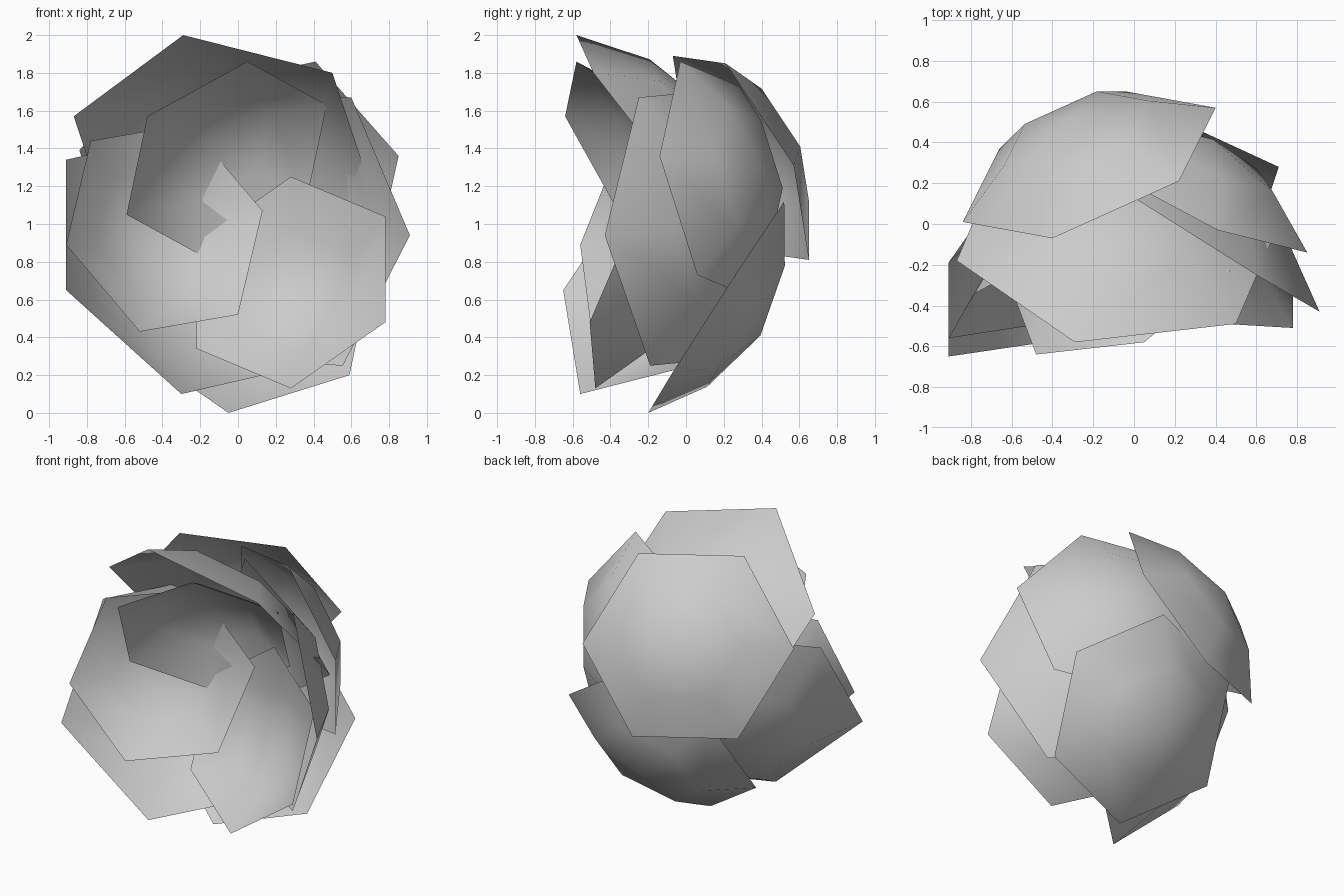
import bpy, bmesh
from mathutils import Vector

if "Cube" in bpy.data.objects:
    bpy.data.objects.remove(bpy.data.objects["Cube"])

# Three neighbouring rim corners fix each regular hexagonal petal
PETALS = {
    # large ring of petals
    "large_petal_top": ((-.87, -.18, 1.57), (-.29, -.58, 2.0), (.50, -.49, 1.80)),
    "large_petal_right": ((.60, -.25, 1.67), (.91, -.43, .94), (.555, -.19, .25)),
    "large_petal_left": ((-.91, -.19, 1.34), (-.91, -.65, .65), (-.30, -.56, .10)),
    # medium petals closing the back
    "back_petal_top": ((-.84, .01, 1.39), (-.40, -.07, 1.89), (.22, .21, 1.85)),
    "back_petal_right": ((.41, -.03, 1.86), (.85, -.14, 1.36), (.71, .06, .73)),
    "back_petal_bottom": ((-.05, -.20, 0), (.59, -.08, .20), (.71, .28, .76)),
    # small petals at the front
    "front_petal_top": ((.05, -.58, 1.86), (-.48, -.64, 1.57), (-.59, -.35, 1.05)),
    "front_petal_left": ((-.78, -.34, 1.44), (-.91, -.56, .89), (-.52, -.50, .43)),
    "front_petal_right": ((.78, -.27, 1.04), (.78, -.51, .48), (.28, -.48, .13)),
}
RING, DEPTH = .57, .41  # inner ring size and cup depth, relative to petal radius


def petal(name, corners):
    a, b, c = map(Vector, corners)
    centre = a + c - b
    radius = ((a - b).length + (b - c).length) / 2
    normal = (b - a).cross(c - b).normalized()
    if normal.y < 0:  # the cups bulge towards the back
        normal.negate()
    spokes = [a - centre, b - centre, c - centre]
    spokes += [-s for s in spokes]
    depth = normal * radius * DEPTH

    bm = bmesh.new()
    rim = [bm.verts.new(centre + s) for s in spokes]
    ring = [bm.verts.new(centre + s * RING + depth * (1 - RING ** 2)) for s in spokes]
    tip = bm.verts.new(centre + depth)
    for i in range(6):
        j = (i + 1) % 6
        bm.faces.new((rim[i], rim[j], ring[j], ring[i]))
        bm.faces.new((ring[i], ring[j], tip))
    bm.normal_update()
    if sum(f.normal.dot(normal) for f in bm.faces) < 0:
        bmesh.ops.reverse_faces(bm, faces=bm.faces[:])
    for f in bm.faces:
        f.smooth = True
    mesh = bpy.data.meshes.new(name)
    bm.to_mesh(mesh)
    bm.free()
    bpy.context.collection.objects.link(bpy.data.objects.new(name, mesh))


for name, corners in PETALS.items():
    petal(name, corners)
